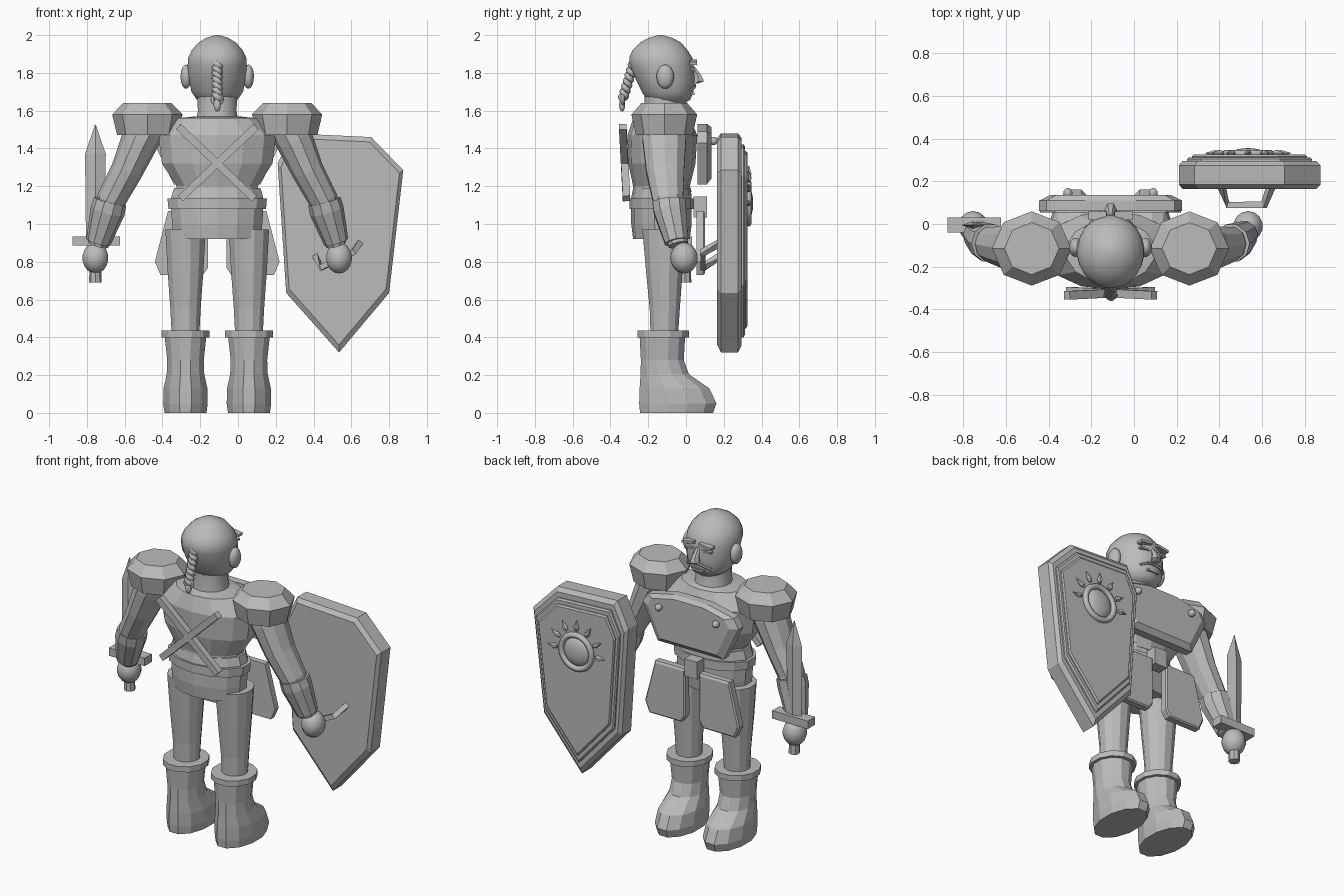
import bpy, bmesh, math
from mathutils import Vector, Matrix

if "Cube" in bpy.data.objects:
    bpy.data.objects.remove(bpy.data.objects["Cube"])

CX, CY = -0.11, -0.115          # body axis
SIDES = ((-1, "left"), (1, "right"))
grey = bpy.data.materials.new("plain grey")
grey.diffuse_color = (0.5, 0.5, 0.5, 1)
grey.use_nodes = True
grey.node_tree.nodes["Principled BSDF"].inputs["Base Color"].default_value = grey.diffuse_color


def finish(name, bm, smooth=None):
    bmesh.ops.recalc_face_normals(bm, faces=bm.faces[:])
    me = bpy.data.meshes.new(name)
    bm.to_mesh(me)
    bm.free()
    me.materials.append(grey)
    ob = bpy.data.objects.new(name, me)
    bpy.context.collection.objects.link(ob)
    if smooth:
        bpy.ops.object.select_all(action='DESELECT')
        ob.select_set(True)
        bpy.context.view_layer.objects.active = ob
        bpy.ops.object.shade_smooth_by_angle(angle=math.radians(smooth))
    return ob


def loft(name, rings, n=12, tilt=False, phase=0.0, smooth=None):
    """Skin rings of (x, y, z, rx, ry); tilt sets rings across the path."""
    bm = bmesh.new()
    pts = [Vector(r[:3]) for r in rings]
    loops = []
    for i, r in enumerate(rings):
        u, v = Vector((1, 0, 0)), Vector((0, 1, 0))
        if tilt:
            d = (pts[min(i + 1, len(pts) - 1)] - pts[max(i - 1, 0)]).normalized()
            ref = v if abs(d.y) < 0.9 else Vector((0, 0, 1))
            u = ref.cross(d).normalized()
            v = d.cross(u)
        loops.append([bm.verts.new(pts[i] + u * r[3] * math.cos(a) + v * r[4] * math.sin(a))
                      for a in (2 * math.pi * (k + phase) / n for k in range(n))])
    for a, b in zip(loops, loops[1:]):
        for k in range(n):
            bm.faces.new((a[k], a[(k + 1) % n], b[(k + 1) % n], b[k]))
    bm.faces.new(loops[0])
    bm.faces.new(loops[-1])
    return finish(name, bm, smooth)


def tube(name, pts, r, n=6, smooth=None):
    return loft(name, [(*p, r, r) for p in pts], n, True, 0.5, smooth)


def plate(name, outline, y0, y1, bevel=0.0, both=False):
    """Extrude an (x, z) outline along y, with shrunken rims as bevels."""
    c = sum((Vector(p) for p in outline), Vector((0, 0))) / len(outline)
    k = 1 - bevel / max((Vector(p) - c).length for p in outline)
    h = bevel * 0.5
    layers = [(y0, k if both else 1)]
    if both:
        layers.append((y0 + h, 1))
    if bevel:
        layers.append((y1 - h, 1))
    layers.append((y1, k))
    bm = bmesh.new()
    loops = []
    for y, s in layers:
        q = [c + (Vector(p) - c) * s for p in outline]
        loops.append([bm.verts.new((p.x, y, p.y)) for p in q])
    n = len(outline)
    for a, b in zip(loops, loops[1:]):
        for i in range(n):
            bm.faces.new((a[i], a[(i + 1) % n], b[(i + 1) % n], b[i]))
    bm.faces.new(loops[0])
    bm.faces.new(loops[-1])
    return finish(name, bm)


def ball(name, c, r, seg=14, rot=0.0):
    bm = bmesh.new()
    bmesh.ops.create_uvsphere(bm, u_segments=seg, v_segments=seg // 2 + 2, radius=1)
    bm.transform(Matrix.Translation(c) @ Matrix.Rotation(rot, 4, 'Y') @ Matrix.Diagonal((*r, 1)))
    return finish(name, bm, 60)


def box(name, c, half, rot=0.0):
    bm = bmesh.new()
    bmesh.ops.create_cube(bm, size=2)
    bm.transform(Matrix.Translation(c) @ Matrix.Rotation(rot, 4, 'Y') @ Matrix.Diagonal((*half, 1)))
    return finish(name, bm)


def column(name, rows, n=12, smooth=None, x=CX, phase=0.5):
    """Rows of (z, rx, y_back, y_front)."""
    return loft(name, [(x, (b + f) / 2, z, rx, (f - b) / 2) for z, rx, b, f in rows],
                n, phase=phase, smooth=smooth)


# Torso, belt and hips
column("torso", [(1.17, .225, -.28, .03), (1.2, .22, -.28, .02), (1.32, .30, -.305, .05),
                 (1.47, .32, -.31, .06), (1.56, .21, -.28, .02), (1.57, .12, -.23, 0)], 14)
column("waist", [(1.08, .245, -.29, .03), (1.14, .25, -.29, .03), (1.19, .235, -.28, .025)], 14)
column("belt", [(1.08, .265, -.30, .04), (1.135, .27, -.30, .04)], 14)
column("hips", [(.92, .235, -.28, .02), (1.0, .245, -.29, .03), (1.08, .25, -.29, .03)], 14)
box("buckle", (CX, .075, 1.09), (.045, .035, .055))

# Neck and head
column("neck", [(1.54, .115, -.23, 0), (1.6, .105, -.22, -.02), (1.7, .11, -.22, -.02)], 14, 50)
column("head", [(1.635, .07, -.17, -.01), (1.66, .11, -.21, .025), (1.70, .138, -.235, .04),
                (1.77, .152, -.27, .046), (1.84, .158, -.298, .042), (1.88, .155, -.302, .035),
                (1.92, .136, -.285, .01), (1.96, .10, -.245, -.025), (1.985, .06, -.20, -.07),
                (2.0, .012, -.147, -.123)], 24, 50)
for s, side in SIDES:
    ball(side + "_ear", (CX + s * .165, CY + .005, 1.78), (.03, .046, .064))
    box(side + "_brow", (CX + s * .06, .038, 1.857), (.042, .02, .008), s * .15)
    box(side + "_eye", (CX + s * .06, .032, 1.82), (.032, .012, .006))
    tube(side + "_moustache", [(CX, .045, 1.735), (CX + s * .05, .045, 1.725),
                               (CX + s * .085, .025, 1.71)], .008)
loft("nose", [(CX, .035, 1.835, .012, .012), (CX, .06, 1.79, .022, .022),
              (CX, .066, 1.755, .03, .034), (CX, .05, 1.745, .02, .02)], 6)
box("mouth", (CX, .03, 1.69), (.04, .014, .006))

# Braid of two twisted strands, tied with a ring
for k in range(2):
    strand = []
    for i in range(41):
        t = i / 40
        a = t * 7 * math.pi + k * math.pi
        strand.append((CX + .015 * math.cos(a), -.275 - .06 * t + .014 * math.sin(a), 1.86 - .2 * t))
    tube(f"braid_strand_{k}", strand, .016, 6, 60)
ball("braid_tip", (CX, -.338, 1.63), (.02, .016, .035), 10)


def torus(name, c, major, minor, rot):
    bpy.ops.mesh.primitive_torus_add(location=c, rotation=rot, major_radius=major, minor_radius=minor,
                                     major_segments=24, minor_segments=8)
    ob = bpy.context.object
    ob.name = name
    ob.data.materials.append(grey)
    bpy.ops.object.shade_smooth_by_angle(angle=math.radians(60))


torus("braid_ring", (CX, -.335, 1.66), .026, .009, (math.pi / 2, 0, 0))

# Crossed bars on the back
for s, side in SIDES:
    tube(side + "_back_bar", [(CX + s * .205, -.335, 1.515), (CX - s * .195, -.315, 1.135)], .028, 4)

# Arms, shoulder guards, bracers and hands
for s, side in SIDES:
    def at(dx, y, z, rx, ry):
        return (CX + s * dx, y, z, rx, ry)
    loft(side + "_shoulder_guard", [at(.37, CY, 1.47, .16, .15), at(.37, CY, 1.58, .186, .174),
                                    at(.37, CY, 1.64, .128, .122)], 8)
    loft(side + "_arm", [at(.35, CY, 1.55, .10, .12), at(.41, CY, 1.44, .10, .12),
                         at(.48, -.11, 1.28, .085, .105), at(.56, -.095, 1.13, .078, .085),
                         at(.63, -.04, .89, .055, .055)], 10, True)
    loft(side + "_bracer", [at(.567, -.09, 1.12, .088, .092), at(.58, -.085, 1.07, .092, .09),
                            at(.63, -.05, .905, .066, .065)], 10, True)
    ball(side + "_hand", (CX + s * .645, -.01, .82), (.07, .072, .082))

# Legs and boots
for s, side in SIDES:
    lx = CX + s * .168
    column(side + "_leg", [(.40, .075, -.19, -.04), (.55, .083, -.195, -.03), (.75, .098, -.215, -.015),
                           (.97, .11, -.235, .005)], 12, None, lx)
    column(side + "_boot", [(0, .115, -.25, .15), (.05, .122, -.255, .168), (.13, .12, -.252, .13),
                            (.205, .103, -.245, .02), (.28, .10, -.243, -.008), (.41, .115, -.25, .0)],
           12, None, lx)
    column(side + "_boot_cuff", [(.40, .132, -.262, .02), (.435, .132, -.262, .02)], 12, None, lx)

# Chest plate with studs
half = [(.23, 1.21), (.335, 1.43), (.30, 1.49), (.12, 1.53)]
outline = [(CX + x, z) for x, z in half] + [(CX - x, z) for x, z in reversed(half)]
plate("chest_plate", outline, .06, .135, .05)
for s, side in SIDES:
    ball(side + "_stud", (CX + s * .2, .145, 1.44), (.022, .025, .022), 10)
    # Hanging thigh plates
    tasset = [(.05, 1.07), (.26, 1.07), (.33, .80), (.30, .73), (.075, .73), (.048, .77)]
    plate(side + "_thigh_plate", [(CX + s * x, z) for x, z in tasset], .055, .1, .015)

# Shield: body, raised face, round boss with rays, grip
SX, SZ = .535, 1.11
shield = [(.21, 1.32), (.285, 1.48), (.705, 1.46), (.875, 1.285), (.80, .635), (.535, .32), (.255, .635)]
plate("shield_body", shield, .165, .295, .04, True)
mid = Vector((.54, .99))
for nm, k, y0, y1 in (("shield_rim", .88, .29, .312), ("shield_face", .81, .30, .325)):
    plate(nm, [mid + (Vector(p) - mid) * k for p in shield], y0, y1, .015)
torus("shield_ring", (SX, .33, SZ), .105, .018, (math.pi / 2, 0, 0))
ball("shield_boss", (SX, .322, SZ), (.09, .034, .09), 20)
for i in range(7):
    a = math.radians(i * 30)
    d = Vector((math.cos(a), 0, math.sin(a)))
    c = Vector((SX, .332, SZ))
    loft(f"shield_ray_{i}", [(*(c + d * r), w, w) for r, w in ((.135, .01), (.155, .017), (.2, .002))], 6, True)
tube("shield_grip", [(.41, .18, .83), (.44, .09, .77), (.61, .09, .85), (.645, .18, .90)], .022, 4)

# Sword held upright
HX = CX - .645
loft("sword_blade", [(HX, -.005, .92, .05, .018), (HX, -.005, 1.37, .055, .018), (HX, -.005, 1.525, .002, .002)], 4)
box("sword_guard", (HX + .005, -.005, .91), (.125, .036, .025))
loft("sword_handle", [(HX, -.005, .69, .033, .033), (HX, -.005, .92, .03, .03)], 8)
